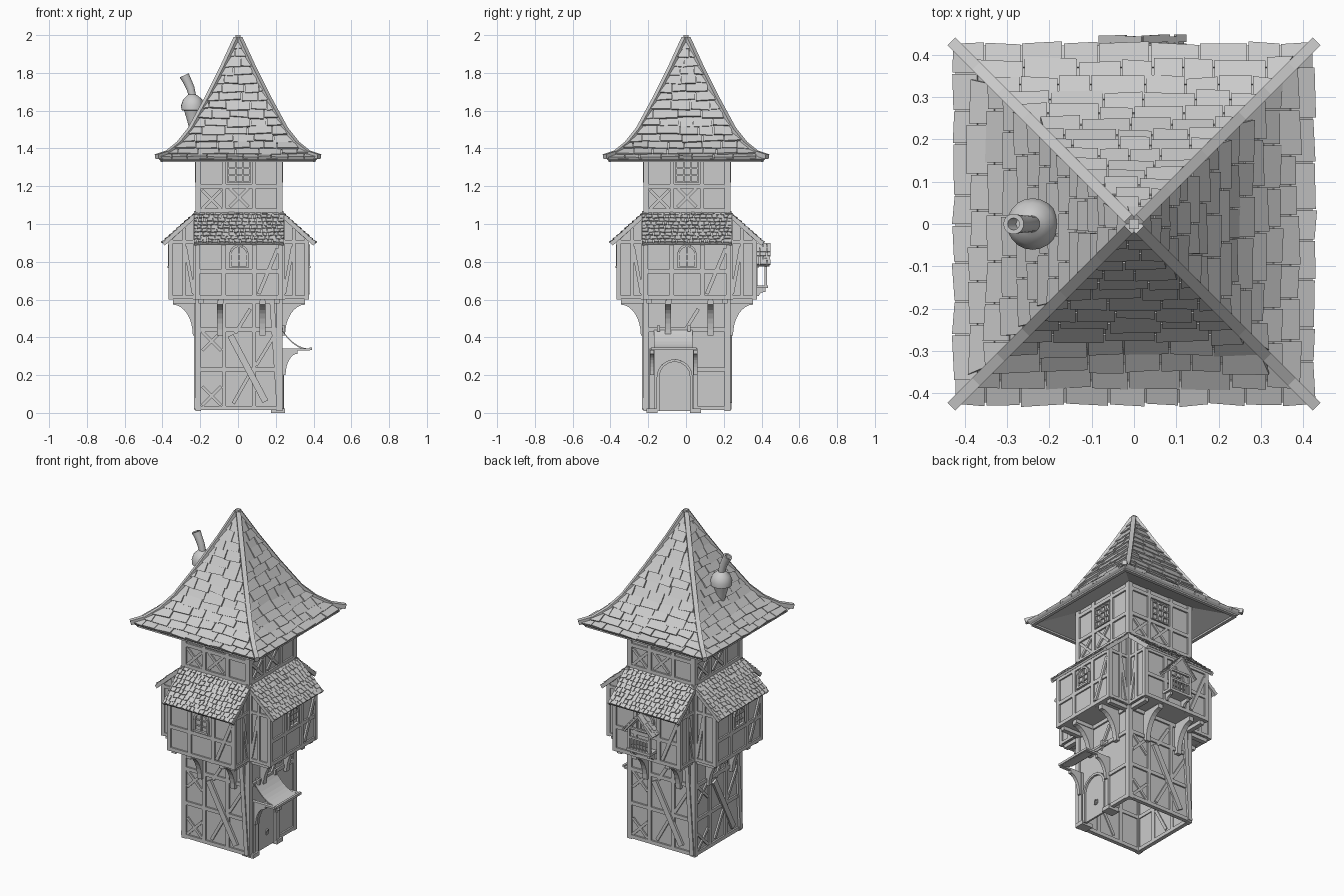
import bpy, bmesh, math, random
from mathutils import Vector, Matrix

random.seed(4)
if "Cube" in bpy.data.objects:
    bpy.data.objects.remove(bpy.data.objects["Cube"])

grey = bpy.data.materials.new("plain_grey")
grey.use_nodes = True
grey.diffuse_color = (0.6, 0.6, 0.6, 1)
grey.node_tree.nodes["Principled BSDF"].inputs["Base Color"].default_value = (0.6, 0.6, 0.6, 1)


class Part:
    """Collects geometry given as (across, outward, up) on one of four sides."""

    def __init__(self, name, shift=0.005):
        self.name, self.bm, self.shift = name, bmesh.new(), shift
        self.side(0)

    def side(self, k):
        self.m = Matrix.Translation((self.shift, self.shift, 0)) @ Matrix.Rotation(k * math.pi / 2, 4, "Z")
        return self

    def vert(self, p):
        return self.bm.verts.new(self.m @ Vector((p[0], -p[1], p[2])))

    def hexa(self, pts):
        v = [self.vert(p) for p in pts]
        for f in ((0, 1, 2, 3), (4, 5, 6, 7), (0, 1, 5, 4), (1, 2, 6, 5), (2, 3, 7, 6), (3, 0, 4, 7)):
            self.bm.faces.new([v[i] for i in f])

    def box(self, u, d, z):
        self.hexa([(x, y, h) for h in z for x, y in ((u[0], d[0]), (u[1], d[0]), (u[1], d[1]), (u[0], d[1]))])

    def beam(self, a, b, w, t, n=(0, 1, 0)):
        a, b, n = Vector(a), Vector(b), Vector(n)
        run = (b - a).normalized()
        s = run.cross(n).normalized()
        h = s.cross(run) * t / 2
        s *= w / 2
        self.hexa([p + o for p in (a, b) for o in (s + h, s - h, -s - h, h - s)])

    def prism(self, prof, u0, u1):
        rows = [[self.vert((u, d, z)) for d, z in prof] for u in (u0, u1)]
        for r in rows:
            self.bm.faces.new(r)
        for i in range(len(prof)):
            j = i - 1
            self.bm.faces.new((rows[0][i], rows[0][j], rows[1][j], rows[1][i]))

    def corbel(self, u, w, d0, d1, z0, z1):
        rim = 0.022
        arc = [(d1 - (d1 - d0 - rim) * math.sin(i * math.pi / 16),
                z0 + (z1 - z0 - rim) * math.cos(i * math.pi / 16)) for i in range(9)]
        self.prism([(d0, z0), (d0, z1), (d1, z1)] + arc, u - w / 2, u + w / 2)

    def arch(self, u, r, z0, spring, d, w, t):
        pts = [(u - r, d, z0)]
        pts += [(u - r * math.cos(i * math.pi / 8), d, spring + r * math.sin(i * math.pi / 8)) for i in range(9)]
        pts.append((u + r, d, z0))
        for a, b in zip(pts, pts[1:]):
            self.beam(a, b, w, t)

    def finish(self, smooth=False):
        bmesh.ops.recalc_face_normals(self.bm, faces=self.bm.faces)
        me = bpy.data.meshes.new(self.name)
        self.bm.to_mesh(me)
        me.materials.append(grey)
        ob = bpy.data.objects.new(self.name, me)
        bpy.context.collection.objects.link(ob)
        if smooth:
            bpy.context.view_layer.objects.active = ob
            ob.select_set(True)
            bpy.ops.object.shade_smooth_by_angle(angle=math.radians(40))
            ob.select_set(False)


def along(prof, s):
    """Point at fraction s of a (outward, up) path."""
    pts = [Vector(p) for p in prof]
    s = max(0, min(1, s)) * sum((b - a).length for a, b in zip(pts, pts[1:]))
    for a, b in zip(pts, pts[1:]):
        if s <= (b - a).length + 1e-6:
            return a.lerp(b, s / (b - a).length)
        s -= (b - a).length
    return pts[-1]


def shingles(part, prof, half, rows, width, th):
    for i in range(rows):
        hw = half(along(prof, i / rows).x)
        u = -hw - random.random() * width * 0.5
        while u < hw:
            e = u + width * random.uniform(0.7, 1.3)
            lo = along(prof, (i - random.uniform(0, 0.25)) / rows)
            hi = along(prof, (i + 1.15) / rows)
            run = (hi - lo).normalized()
            n = Vector((-run.y, run.x)) * (1 if run.x < 0 and run.y > 0 else -1)
            n = -n if n.y < 0 else n
            top = half(hi.x)
            a0, b0 = max(u, -hw), min(e - 0.004, hw)
            a1, b1 = max(a0, -top), min(b0, top)
            if b0 - a0 > 0.008 and b1 - a1 > 0.001:
                k, skew = th * random.uniform(0.8, 1.5), random.uniform(-0.004, 0.004)
                base = [(a0, lo + run * skew), (b0, lo - run * skew), (b1, hi), (a1, hi)]
                lift = (k, k, th * 0.3, th * 0.3)
                part.hexa([(x, *p) for x, p in base] + [(x, *(p + n * h)) for (x, p), h in zip(base, lift)])
            u = e


# Tower walls, open underneath
walls = Part("tower_walls")
for k in range(4):
    walls.side(k).box((-0.218, 0.218), (0.212, 0.22), (0.02, 1.42))
walls.box((-0.21, 0.21), (-0.21, 0.21), (0.6, 0.61))
walls.finish()

# Timber frame of the tower
timber = Part("tower_timbers")


def plank(u0, z0, u1, z1, w=0.022, d=0.218, t=0.024):
    timber.beam((u0, d, z0), (u1, d, z1), w, t)


def cross(u, z, r=0.05):
    plank(u - r, z - r, u + r, z + r, 0.016, 0.221, 0.016)
    plank(u - r, z + r, u + r, z - r, 0.016, 0.22, 0.016)


for k in range(4):
    timber.side(k)
    for u in (-0.215, 0.215):
        plank(u, 0.01, u, 1.4, 0.03)
    for u in (-0.08, 0.08):
        if k != 1:
            plank(u, 0.02, u, 0.6)
        plank(u, 1.05, u, 1.4)
    for z in (0.025, 0.23, 0.44, 0.59, 1.07, 1.2, 1.36):
        if k == 1 and z < 0.3:
            plank(0.05, z, 0.215, z)
        else:
            plank(-0.215, z, 0.215, z)
    cross(-0.145, 1.13)
    cross(0.0, 1.14)
    plank(-0.02, 0.42, 0.06, 0.55, 0.018)
    if k != 1:
        cross(-0.145, 0.38)
        cross(-0.145, 0.09)
        plank(-0.03, 0.05, 0.06, 0.21, 0.018)
        plank(0.09, 0.25, 0.2, 0.43, 0.018)
        plank(-0.045, 0.41, 0.14, 0.06, 0.034, 0.232, 0.014)
        plank(0.175, 0.59, 0.213, 0.02, 0.026, 0.23, 0.014)
timber.finish()

# Jettied bays on all four sides, with frames and curved brackets
bays, frame, brackets = Part("bay_walls"), Part("bay_timbers"), Part("bay_brackets")
for k in range(4):
    bays.side(k).prism([(0.2, 0.602), (0.362, 0.602), (0.362, 0.925), (0.22, 1.055), (0.2, 1.055)], -0.222, 0.222)
    frame.side(k)
    for u in (-0.218, -0.08, 0.08, 0.218):
        frame.beam((u, 0.36, 0.6), (u, 0.36, 0.92), 0.024, 0.024)
    for z in (0.612, 0.75, 0.905):
        frame.beam((-0.225, 0.36, z), (0.225, 0.36, z), 0.022, 0.022)
    frame.beam((0.105, 0.362, 0.63), (0.205, 0.362, 0.87), 0.02, 0.022)
    for s in (-0.222, 0.222):
        for a, b in (((0.23, 0.612), (0.36, 0.612)), ((0.23, 0.905), (0.36, 0.905)), ((0.29, 0.61), (0.29, 0.98)),
                     ((0.235, 0.6), (0.235, 1.04)), ((0.24, 1.035), (0.36, 0.925)), ((0.24, 0.63), (0.285, 0.88))):
            frame.beam((s, *a), (s, *b), 0.018, 0.016, (1, 0, 0))
    brackets.side(k)
    for u in (-0.2, -0.095, 0.125, 0.2):
        brackets.box((u - 0.014, u + 0.014), (0.22, 0.35), (0.58, 0.604))
    for u in (-0.1, 0.125):
        brackets.corbel(u, 0.03, 0.222, 0.35, 0.41, 0.595)
bays.finish()
frame.finish()
brackets.finish()

# Lean-to roofs over the bays
bay_roof = Part("bay_roofs")
for k in range(4):
    bay_roof.side(k).prism([(0.402, 0.9), (0.21, 1.068), (0.21, 1.052), (0.395, 0.89)], -0.235, 0.235)
    shingles(bay_roof, [(0.404, 0.9), (0.215, 1.068)], lambda d: 0.237, 9, 0.03, 0.007)
    for s in (-0.232, 0.232):
        bay_roof.beam((s, 0.4, 0.893), (s, 0.22, 1.053), 0.014, 0.02, (0, 1, 1))
bay_roof.finish()

# Windows: arched in the bays, square under the eaves
windows = Part("windows")
for k in range(4):
    windows.side(k).arch(0, 0.045, 0.775, 0.84, 0.366, 0.012, 0.018)
    windows.box((-0.05, 0.05), (0.355, 0.378), (0.766, 0.778))
    windows.beam((0, 0.364, 0.77), (0, 0.364, 0.885), 0.008, 0.012)
    for z in (0.805, 0.84):
        windows.beam((-0.045, 0.364, z), (0.045, 0.364, z), 0.007, 0.011)
    for u in (-0.057, -0.018, 0.02, 0.057):
        windows.beam((u, 0.224, 1.22), (u, 0.224, 1.335), 0.008, 0.016)
    for z in (1.222, 1.258, 1.296, 1.333):
        windows.beam((-0.06, 0.223, z), (0.06, 0.223, z), 0.008, 0.015)
windows.finish()

# Small gabled balcony at the back
balcony = Part("balcony").side(2)
c = -0.015
balcony.box((c - 0.08, c + 0.08), (0.36, 0.43), (0.66, 0.675))
for s in (-1, 1):
    balcony.corbel(c + s * 0.06, 0.014, 0.36, 0.415, 0.62, 0.662)
    balcony.box((c + s * 0.07 - 0.007, c + s * 0.07 + 0.007), (0.41, 0.425), (0.67, 0.82))
    balcony.beam((c + s * 0.07, 0.36, 0.74), (c + s * 0.07, 0.42, 0.74), 0.01, 0.01)
    balcony.beam((c, 0.4, 0.887), (c + s * 0.095, 0.4, 0.777), 0.075, 0.01, (s, 0, 1))
    for i in range(5):
        for j in range(4):
            a, b = i / 5, (i + 1.25) / 5
            y = 0.374 + j * 0.0195 + random.uniform(-0.003, 0.003)
            balcony.beam((c + s * 0.097 * a, y, 0.897 - 0.11 * a), (c + s * 0.097 * b, y, 0.901 - 0.11 * b),
                         0.018, 0.007, (s, 0, 1))
for i in range(7):
    u = c - 0.06 + i * 0.02
    balcony.box((u - 0.004, u + 0.004), (0.414, 0.422), (0.67, 0.74))
for z in (0.742, 0.8):
    balcony.beam((c - 0.075, 0.418, z), (c + 0.075, 0.418, z), 0.012, 0.012)
balcony.finish()

# Arched door with its posts and stone feet
door = Part("door").side(1)
c = -0.065
door.box((c - 0.085, c + 0.085), (0.215, 0.226), (0.01, 0.19))
fan = [(c + 0.085 * math.cos(i * math.pi / 8), 0.19 + 0.085 * math.sin(i * math.pi / 8)) for i in range(9)]
for (u0, z0), (u1, z1) in zip(fan, fan[1:]):
    door.hexa([(u, d, z) for d in (0.215, 0.226) for u, z in ((u0, 0.19), (u0, z0), (u1, z1), (u1, 0.19))])
door.arch(c, 0.088, 0.01, 0.19, 0.226, 0.014, 0.024)
door.arch(-0.055, 0.01, 0.09, 0.105, 0.229, 0.006, 0.008)
door.box((-0.063, -0.047), (0.225, 0.232), (0.085, 0.093))
for u in (-0.185, 0.045):
    door.box((u - 0.03, u + 0.03), (0.17, 0.245), (0, 0.024))
    door.box((u - 0.012, u + 0.012), (0.215, 0.236), (0.02, 0.34))
    door.corbel(u, 0.02, 0.225, 0.31, 0.2, 0.335)
    door.beam((u, 0.225, 0.335), (u, 0.375, 0.335), 0.02, 0.012, (0, 0, 1))
door.finish()

# Sagging awning over the door
awning = Part("door_awning").side(1)
sag = [(0.225 + 0.155 * t, 0.34 + 0.105 * (1 - t) ** 2.2) for t in (i / 8 for i in range(9))]
awning.prism(sag + [(d, z - 0.008) for d, z in reversed(sag)], -0.175, 0.03)
for d, z in (sag[0], sag[-1]):
    awning.beam((-0.19, d, z), (0.05, d, z), 0.014, 0.014)
for u in (-0.15, 0.01):
    awning.box((u - 0.008, u + 0.008), (0.22, 0.245), (0.43, 0.462))
awning.finish()

# Bell-curved main roof
curve = [(0.422, 1.345), (0.37, 1.372), (0.31, 1.42), (0.25, 1.495), (0.16, 1.66), (0.075, 1.83), (0.006, 1.98)]
shell = Part("roof_shell", 0)
loop = [(0.22, 1.4), (0.405, 1.332)] + curve
for k in range(4):
    shell.side(k)
    for (d0, z0), (d1, z1) in zip(loop, loop[1:]):
        shell.bm.faces.new([shell.vert(p) for p in ((-d0, d0, z0), (d0, d0, z0), (d1, d1, z1), (-d1, d1, z1))])
    shell.beam((-0.4, 0.4, 1.337), (0.4, 0.4, 1.337), 0.02, 0.02)
bmesh.ops.remove_doubles(shell.bm, verts=shell.bm.verts, dist=0.0005)
shell.finish()

tiles, hips = Part("roof_shingles", 0), Part("roof_hips", 0)
for k in range(4):
    shingles(tiles.side(k), curve, lambda d: d, 15, 0.1, 0.012)
    hips.side(k)
    path = [(0.43, 1.352)] + curve[1:]
    for (d0, z0), (d1, z1) in zip(path, path[1:]):
        hips.beam((d0, d0, z0 + 0.004), (d1, d1, z1 + 0.004), 0.026, 0.026, (0.5, 0.5, 1))
hips.box((-0.012, 0.012), (-0.012, 0.012), (1.96, 2.0))
tiles.finish()
hips.finish()

# Bulbous chimney with a bent, hollow pipe
chimney = Part("chimney", 0)
rings = [(-0.235, 1.5, 0.022), (-0.238, 1.55, 0.032), (-0.24, 1.6, 0.045), (-0.24, 1.603, 0.06), (-0.24, 1.63, 0.061),
         (-0.24, 1.66, 0.05), (-0.241, 1.678, 0.03), (-0.243, 1.685, 0.02), (-0.252, 1.72, 0.02),
         (-0.268, 1.755, 0.021), (-0.285, 1.787, 0.024), (-0.285, 1.787, 0.014), (-0.266, 1.75, 0.013)]
loops = []
for x, z, r in rings:
    tilt = 0.45 if z > 1.7 else 0
    loops.append([chimney.vert((x + r * math.cos(a), r * math.sin(a), z + r * math.cos(a) * tilt))
                  for a in (i * math.pi / 10 for i in range(20))])
for lo, hi in zip(loops, loops[1:]):
    for i in range(20):
        chimney.bm.faces.new((lo[i - 1], lo[i], hi[i], hi[i - 1]))
chimney.bm.faces.new(loops[0])
chimney.bm.faces.new(loops[-1])
chimney.finish(smooth=True)
